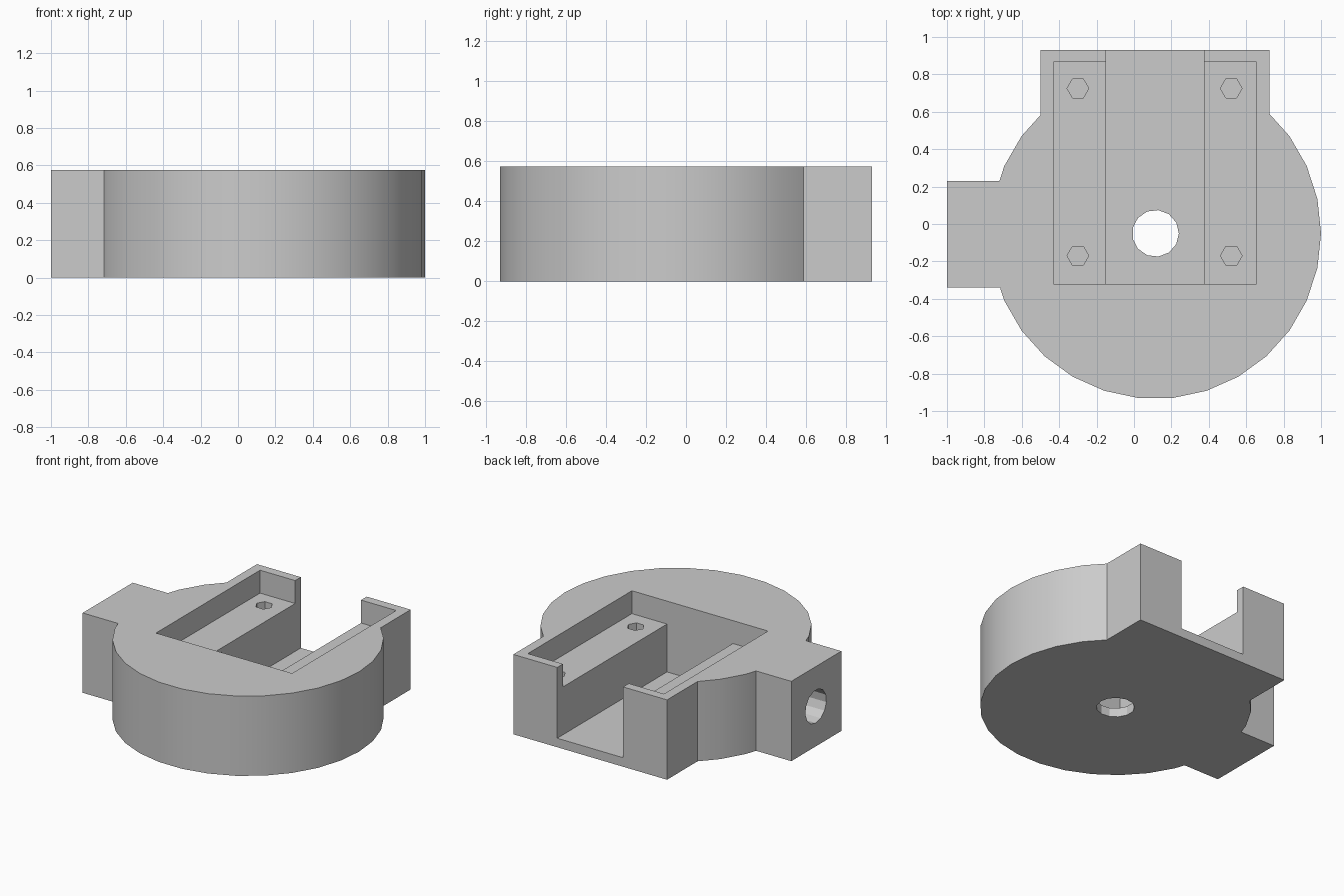
import bpy
import math

cube = bpy.data.objects.get("Cube")
if cube:
    bpy.data.objects.remove(cube, do_unlink=True)

HEIGHT = 0.575
LEDGE = 0.41          # floor of the shallow pocket
FLOOR = 0.065         # floor of the deep channel
CX, CY = 0.115, -0.05  # centre of the round body

grey = bpy.data.materials.new("light_grey")
grey.use_nodes = True
colour = (0.6, 0.6, 0.6, 1)
grey.diffuse_color = colour
grey.node_tree.nodes["Principled BSDF"].inputs["Base Color"].default_value = colour


def box(name, x, y, z):
    """Box from its (min, max) range on each axis."""
    mid = [(a + b) / 2 for a, b in (x, y, z)]
    bpy.ops.mesh.primitive_cube_add(size=1, location=mid)
    ob = bpy.context.object
    ob.name = name
    ob.scale = [b - a for a, b in (x, y, z)]
    bpy.ops.object.transform_apply(location=True, rotation=True, scale=True)
    return ob


def prism(name, sides, radius, start, length, axis="Z"):
    """Regular prism with a corner towards +x, running along z or x."""
    shift = (length / 2, 0, 0) if axis == "X" else (0, 0, length / 2)
    bpy.ops.mesh.primitive_cylinder_add(vertices=sides, radius=radius, depth=length)
    ob = bpy.context.object
    ob.name = name
    ob.rotation_euler.z = -math.pi / 2
    bpy.ops.object.transform_apply(location=True, rotation=True, scale=True)
    if axis == "X":
        ob.rotation_euler.y = math.pi / 2
    ob.location = [a + b for a, b in zip(start, shift)]
    bpy.ops.object.transform_apply(location=True, rotation=True, scale=True)
    return ob


def combine(target, tool, operation):
    bpy.ops.object.select_all(action="DESELECT")
    bpy.context.view_layer.objects.active = target
    target.select_set(True)
    mod = target.modifiers.new(operation.lower(), "BOOLEAN")
    mod.operation = operation
    mod.solver = "EXACT"
    mod.object = tool
    bpy.ops.object.modifier_apply(modifier=mod.name)
    bpy.data.objects.remove(tool, do_unlink=True)


# Round body with a rear block and a side arm
full = (0, HEIGHT)
housing = prism("housing", 30, 0.885, (CX, CY, 0), HEIGHT)
combine(housing, box("rear_block", (-0.5, 0.725), (0, 0.93), full), "UNION")
combine(housing, box("side_arm", (-1, 0), (-0.34, 0.23), full), "UNION")

# Shallow pocket, and a deep channel open at the back
cutters = [
    box("pocket", (-0.43, 0.655), (-0.32, 0.865), (LEDGE, 0.8)),
    box("channel", (-0.15, 0.375), (-0.32, 1.2), (FLOOR, 0.8)),
    prism("shaft_hole", 13, 0.125, (CX, CY, -0.2), 0.6),
    prism("cable_hole", 13, 0.12, (-1.2, CY, HEIGHT / 2), 1.25, "X"),
]

# Hexagonal screw recesses in the ledges
for x in (-0.3, 0.52):
    for y in (-0.17, 0.725):
        cutters.append(prism("screw_recess", 6, 0.058, (x, y, 0.1), 0.6))

for cutter in cutters:
    combine(housing, cutter, "DIFFERENCE")

housing.data.materials.clear()
housing.data.materials.append(grey)
for face in housing.data.polygons:
    face.material_index = 0
bpy.ops.object.select_all(action="DESELECT")
housing.select_set(True)
bpy.context.view_layer.objects.active = housing
bpy.ops.object.shade_smooth_by_angle(angle=math.radians(20))
